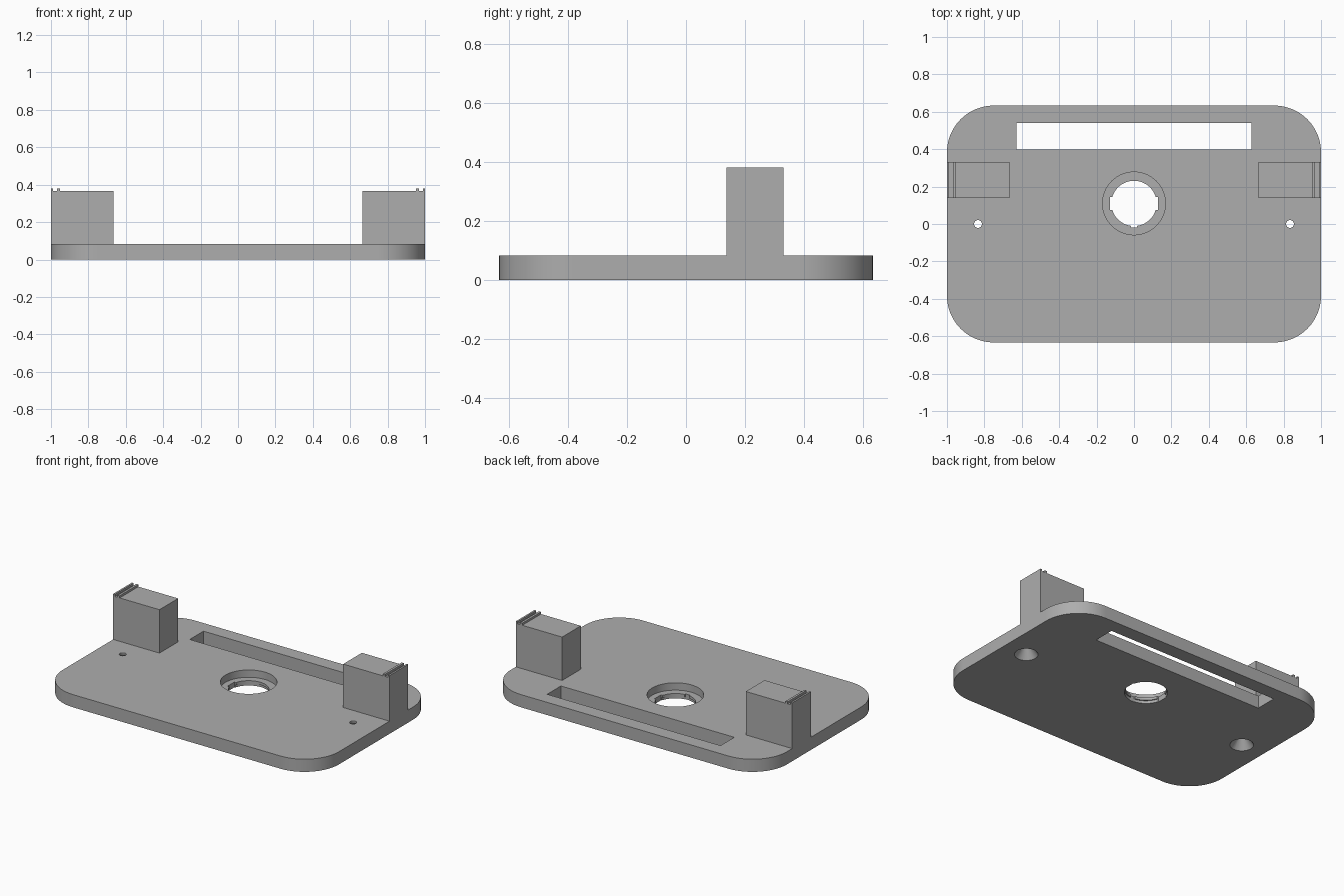
import bpy, bmesh, math

if "Cube" in bpy.data.objects:
    bpy.data.objects.remove(bpy.data.objects["Cube"])

W, D, H = 1.0, 0.633, 0.083      # half width, half depth, plate thickness
R = 0.25                         # corner radius
HUB = (0.0, 0.11)                # centre opening

grey = bpy.data.materials.new("matte grey")
grey.diffuse_color = (0.42, 0.42, 0.42, 1)
grey.use_nodes = True
grey.node_tree.nodes["Principled BSDF"].inputs["Base Color"].default_value = grey.diffuse_color


def prism(name, points, z0, z1):
    """Extrude a flat outline (x, y) from z0 to z1."""
    bm = bmesh.new()
    face = bm.faces.new([bm.verts.new((x, y, z0)) for x, y in points])
    up = bmesh.ops.extrude_face_region(bm, geom=[face])["geom"]
    for v in up:
        if isinstance(v, bmesh.types.BMVert):
            v.co.z = z1
    return finish(name, bm)


def cone(name, x, y, z0, z1, r0, r1, n=48):
    bm = bmesh.new()
    bmesh.ops.create_cone(bm, cap_ends=True, segments=n, radius1=r0, radius2=r1, depth=z1 - z0)
    bmesh.ops.translate(bm, verts=bm.verts, vec=(x, y, (z0 + z1) / 2))
    return finish(name, bm)


def box(name, x0, x1, y0, y1, z0, z1):
    return prism(name, [(x0, y0), (x1, y0), (x1, y1), (x0, y1)], z0, z1)


def finish(name, bm):
    bmesh.ops.recalc_face_normals(bm, faces=bm.faces)
    mesh = bpy.data.meshes.new(name)
    bm.to_mesh(mesh)
    bm.free()
    mesh.materials.append(grey)
    obj = bpy.data.objects.new(name, mesh)
    bpy.context.collection.objects.link(obj)
    return obj


def combine(target, tool, operation):
    """Apply a boolean and remove the tool."""
    mod = target.modifiers.new(operation, 'BOOLEAN')
    mod.object, mod.operation, mod.solver = tool, operation, 'EXACT'
    bpy.context.view_layer.objects.active = target
    bpy.ops.object.modifier_apply(modifier=mod.name)
    bpy.data.objects.remove(tool)


# rounded plate
outline = []
for cx, cy, start in ((1, 1, 0), (-1, 1, 90), (-1, -1, 180), (1, -1, 270)):
    for i in range(25):
        a = math.radians(start + 90 * i / 24)
        outline.append((cx * (W - R) + R * math.cos(a), cy * (D - R) + R * math.sin(a)))
plate = prism("base_plate", outline, 0, H)

# end blocks, each with two thin ridges: one stepped profile in x and z
profile = [(1, 0.04), (1, 0.381), (0.988, 0.381), (0.988, 0.367), (0.968, 0.367),
           (0.968, 0.381), (0.953, 0.381), (0.953, 0.367), (0.665, 0.367), (0.665, 0.04)]
for side in (-1, 1):
    bm = bmesh.new()
    face = bm.faces.new([bm.verts.new((side * x, 0.138, z)) for x, z in profile])
    for v in bmesh.ops.extrude_face_region(bm, geom=[face])["geom"]:
        if isinstance(v, bmesh.types.BMVert):
            v.co.y = 0.331
    combine(plate, finish("end_block", bm), 'UNION')

# long slot along the back
combine(plate, box("slot_cutter", -0.628, 0.627, 0.398, 0.54, -0.1, 0.2), 'DIFFERENCE')

# centre opening: wide recess, thin notched lip, plain hole below
x, y = HUB
combine(plate, cone("recess_cutter", x, y, 0.035, 0.2, 0.168, 0.168, 64), 'DIFFERENCE')
combine(plate, cone("lip_cutter", x, y, -0.1, 0.2, 0.121, 0.121, 64), 'DIFFERENCE')
combine(plate, cone("lower_cutter", x, y, -0.1, 0.018, 0.128, 0.128, 64), 'DIFFERENCE')
combine(plate, box("side_notch_cutter", x - 0.128, x + 0.128, y - 0.035, y + 0.035, -0.05, 0.06), 'DIFFERENCE')
combine(plate, box("front_notch_cutter", x - 0.016, x + 0.016, y - 0.13, y, -0.05, 0.06), 'DIFFERENCE')

# screw holes, countersunk from underneath
for side in (-1, 1):
    sx = side * 0.834
    combine(plate, cone("screw_cutter", sx, 0, -0.1, 0.2, 0.021, 0.021, 32), 'DIFFERENCE')
    combine(plate, cone("countersink_cutter", sx, 0, -0.002, 0.07, 0.072, 0.021, 32), 'DIFFERENCE')

# smooth the curved walls and keep hard edges
bpy.ops.object.select_all(action='DESELECT')
plate.select_set(True)
bpy.context.view_layer.objects.active = plate
bpy.ops.object.shade_smooth_by_angle(angle=math.radians(30))
